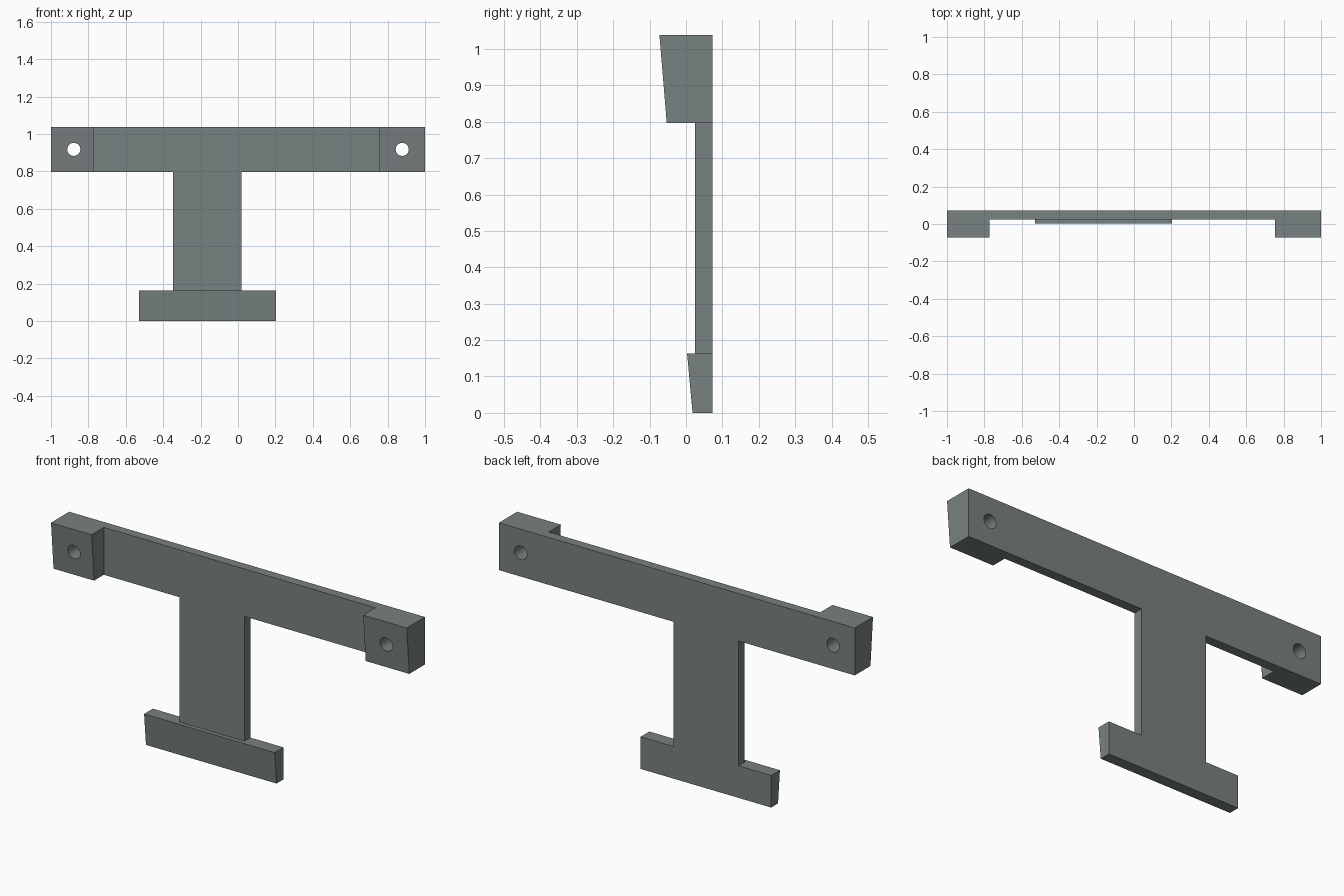
import bpy, bmesh, math

if "Cube" in bpy.data.objects:
    bpy.data.objects.remove(bpy.data.objects["Cube"])

BACK, PLATE = 0.073, 0.025          # rear plane and front of the thin plate
BAR_LOW, BAR_TOP, FOOT_TOP = 0.797, 1.038, 0.163

grey = bpy.data.materials.new("slate grey")
grey.diffuse_color = (0.19, 0.22, 0.22, 1)
grey.use_nodes = True
grey.node_tree.nodes["Principled BSDF"].inputs["Base Color"].default_value = grey.diffuse_color


def slab(name, x0, x1, z0, z1, front_low, front_high):
    """Side profile (y, z) with a sloped front, extruded along x."""
    profile = [(front_low, z0), (BACK, z0), (BACK, z1), (front_high, z1)]
    bm = bmesh.new()
    face = bm.faces.new([bm.verts.new((x0, y, z)) for y, z in profile])
    out = bmesh.ops.extrude_face_region(bm, geom=[face])
    moved = [v for v in out["geom"] if isinstance(v, bmesh.types.BMVert)]
    bmesh.ops.translate(bm, verts=moved, vec=(x1 - x0, 0, 0))
    bmesh.ops.recalc_face_normals(bm, faces=bm.faces)
    mesh = bpy.data.meshes.new(name)
    bm.to_mesh(mesh)
    bm.free()
    mesh.materials.append(grey)
    obj = bpy.data.objects.new(name, mesh)
    bpy.context.collection.objects.link(obj)
    return obj


def combine(base, tool, operation):
    """Apply a boolean and discard the tool."""
    mod = base.modifiers.new(operation, 'BOOLEAN')
    mod.operation, mod.object, mod.solver = operation, tool, 'EXACT'
    bpy.context.view_layer.objects.active = base
    bpy.ops.object.modifier_apply(modifier=mod.name)
    bpy.data.objects.remove(tool, do_unlink=True)


# Thin crossbar with the stem, wedge foot and thick wedge ends fused on
bracket = slab("t_bracket", -1, 1, BAR_LOW, BAR_TOP, PLATE, PLATE)
for part in (
    slab("stem", -0.347, 0.018, 0.08, 0.9, PLATE, PLATE),
    slab("foot", -0.53, 0.204, 0, FOOT_TOP, 0.018, 0.003),
    slab("left_end", -1, -0.772, BAR_LOW, BAR_TOP, -0.053, -0.073),
    slab("right_end", 0.755, 1, BAR_LOW, BAR_TOP, -0.053, -0.073),
):
    combine(bracket, part, 'UNION')

# Screw holes through both ends
for side in (-1, 1):
    bpy.ops.mesh.primitive_cylinder_add(
        vertices=32, radius=0.035, depth=0.5,
        location=(side * 0.878, 0, 0.918), rotation=(math.pi / 2, 0, 0))
    drill = bpy.context.object
    drill.data.materials.append(grey)
    combine(bracket, drill, 'DIFFERENCE')

# Merge coplanar faces, then smooth only the hole walls
bm = bmesh.new()
bm.from_mesh(bracket.data)
bmesh.ops.remove_doubles(bm, verts=bm.verts, dist=1e-5)
bmesh.ops.dissolve_limit(bm, angle_limit=0.01, verts=bm.verts, edges=bm.edges)
bm.to_mesh(bracket.data)
bm.free()
bpy.ops.object.select_all(action='DESELECT')
bracket.select_set(True)
bpy.context.view_layer.objects.active = bracket
bpy.ops.object.shade_smooth_by_angle(angle=math.radians(30))
